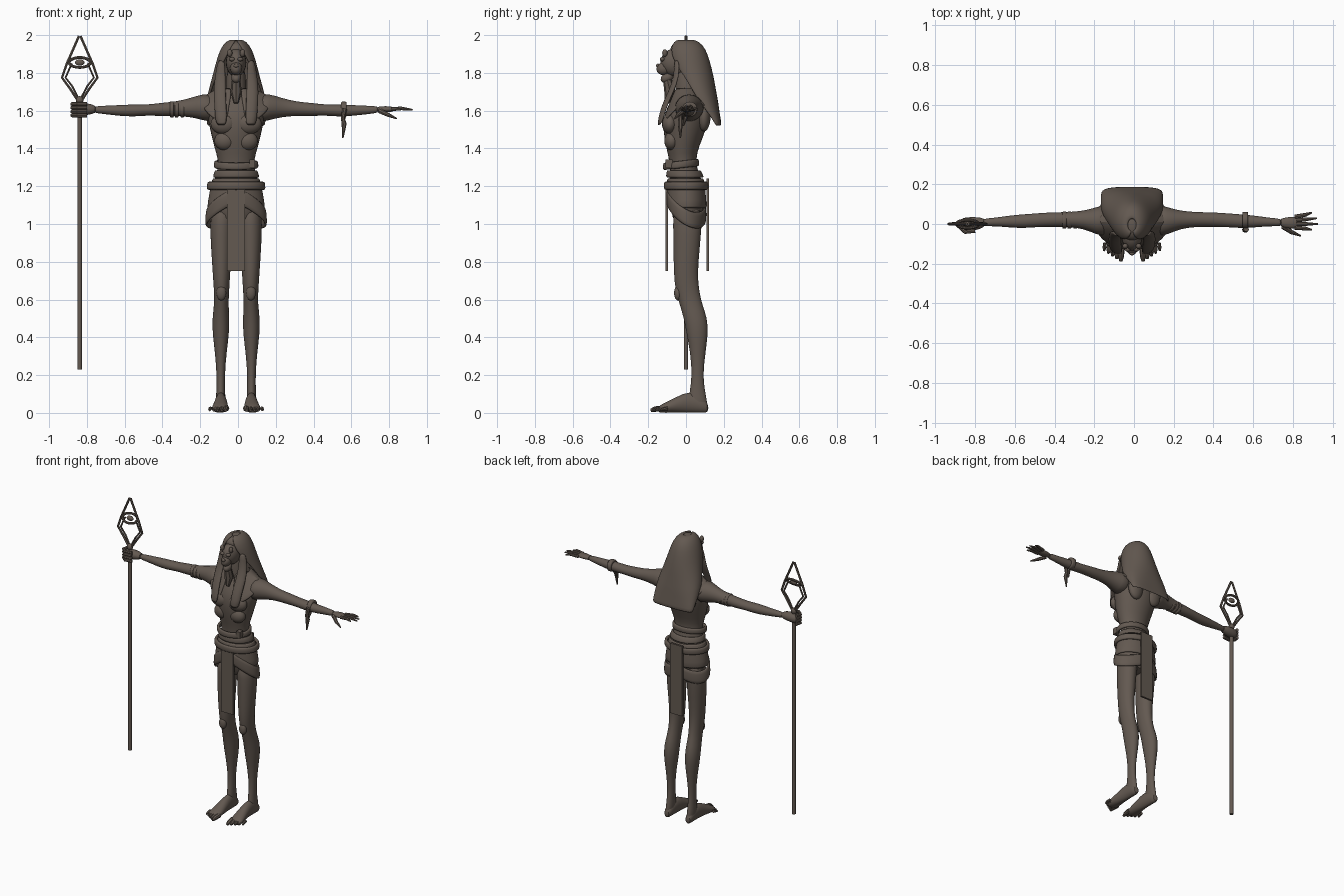
import bpy
from math import sin, cos, pi, radians, copysign
from mathutils import Vector

if "Cube" in bpy.data.objects:
    bpy.data.objects.remove(bpy.data.objects["Cube"], do_unlink=True)

stone = bpy.data.materials.new("dark brown stone")
stone.use_nodes = True
COLOUR = (0.125, 0.1, 0.082, 1)
stone.diffuse_color = COLOUR
stone.node_tree.nodes["Principled BSDF"].inputs["Base Color"].default_value = COLOUR

CX = -0.01  # body centre line


def finish(obj, angle=40):
    obj.data.materials.clear()
    obj.data.materials.append(stone)
    bpy.ops.object.select_all(action='DESELECT')
    obj.select_set(True)
    bpy.context.view_layer.objects.active = obj
    bpy.ops.object.shade_smooth_by_angle(angle=radians(angle))
    return obj


def mesh(name, verts, faces, thick=0, subdiv=1):
    data = bpy.data.meshes.new(name)
    data.from_pydata(verts, [], faces)
    obj = bpy.data.objects.new(name, data)
    bpy.context.collection.objects.link(obj)
    if thick:
        mod = obj.modifiers.new("thickness", 'SOLIDIFY')
        mod.thickness = thick
        mod.offset = 0
    if subdiv:
        obj.modifiers.new("smooth", 'SUBSURF').levels = subdiv
    return finish(obj, 50)


def loft(name, rings, axis='z', n=16, subdiv=1):
    """Skin ellipses given as (position, low a, high a, low b, high b)."""
    verts, faces = [], []
    for t, a0, a1, b0, b1 in rings:
        for i in range(n):
            w = 2 * pi * i / n
            a = (a0 + a1) / 2 + (a1 - a0) / 2 * cos(w)
            b = (b0 + b1) / 2 + (b1 - b0) / 2 * sin(w)
            verts.append({'z': (a, b, t), 'x': (t, a, b), 'y': (a, t, b)}[axis])
    last = (len(rings) - 1) * n
    for r in range(0, last, n):
        for i in range(n):
            j = (i + 1) % n
            faces.append((r + i, r + j, r + n + j, r + n + i))
    faces += [tuple(range(n))[::-1], tuple(range(last, last + n))]
    return mesh(name, verts, faces, 0, subdiv)


def sheet(name, rows, thick, closed=False, subdiv=1):
    n = len(rows[0])
    faces = [(r * n + i, r * n + (i + 1) % n, (r + 1) * n + (i + 1) % n, (r + 1) * n + i)
             for r in range(len(rows) - 1) for i in range(n if closed else n - 1)]
    return mesh(name, [p for row in rows for p in row], faces, thick, subdiv)


def tube(name, points, radii, sides=2):
    curve = bpy.data.curves.new(name, 'CURVE')
    curve.dimensions = '3D'
    curve.bevel_depth = 1
    curve.bevel_resolution = sides
    curve.use_fill_caps = True
    spline = curve.splines.new('POLY')
    spline.points.add(len(points) - 1)
    for i, p in enumerate(points):
        spline.points[i].co = (*p, 1)
        spline.points[i].radius = radii[i] if isinstance(radii, tuple) else radii
    obj = bpy.data.objects.new(name, curve)
    bpy.context.collection.objects.link(obj)
    bpy.ops.object.select_all(action='DESELECT')
    obj.select_set(True)
    bpy.context.view_layer.objects.active = obj
    bpy.ops.object.convert(target='MESH')
    return finish(bpy.context.object)


def ball(name, centre, size, tilt=0):
    bpy.ops.mesh.primitive_uv_sphere_add(segments=20, ring_count=12, location=centre, rotation=(tilt, 0, 0))
    obj = bpy.context.object
    obj.name = name
    obj.scale = size
    return finish(obj, 60)


def box(name, centre, size):
    bpy.ops.mesh.primitive_cube_add(size=1, location=centre)
    obj = bpy.context.object
    obj.name = name
    obj.scale = size
    return finish(obj)


# Torso, hips and neck
torso = [(0.98, .11, -.06, .08), (1.08, .14, -.085, .095), (1.2, .138, -.095, .105),
         (1.27, .1, -.085, .065), (1.34, .095, -.09, .052), (1.41, .12, -.108, .07),
         (1.5, .14, -.125, .11), (1.58, .16, -.12, .125), (1.65, .15, -.085, .12), (1.7, .07, -.05, .08)]
loft("torso", [(z, CX - w, CX + w, f, b) for z, w, f, b in torso])
loft("neck", [(1.62, CX - .07, CX + .07, -.07, .08), (1.72, CX - .05, CX + .05, -.05, .07),
              (1.85, CX - .055, CX + .055, -.07, .07)])

# Animal head with muzzle, jaw and ears
ball("skull", (CX, -.055, 1.855), (.054, .08, .075))
ball("muzzle", (CX, -.112, 1.825), (.032, .045, .036), .35)
ball("jaw", (CX, -.1, 1.775), (.026, .036, .026), .5)
ball("nose", (CX, -.148, 1.838), (.014, .01, .011))
for s in (-1, 1):
    ball("ear", (CX + s * .034, -.112, 1.905), (.014, .014, .02))
    ball("brow", (CX + s * .022, -.125, 1.872), (.016, .014, .011))
    ball("chest_muscle", (CX + s * .065, -.085, 1.53), (.07, .042, .055))
    ball("rib", (CX + s * .06, -.075, 1.44), (.055, .04, .05))
    ball("shoulder_blade", (CX + s * .075, .095, 1.57), (.055, .035, .08))
tube("throat_beard", [(CX, -.1, 1.77), (CX, -.085, 1.7), (CX, -.1, 1.64)], (.022, .03, .012))

# Hooded headdress falling into a flat cape: height, half width, centre y, depth, opening angle
hood = [(1.972, .02, -.005, .03, 5), (1.962, .05, 0, .065, 12), (1.925, .078, .005, .094, 25),
        (1.86, .1, .015, .105, 40), (1.78, .12, .04, .1, 62), (1.7, .142, .06, .093, 78),
        (1.64, .152, .085, .08, 86), (1.57, .15, .125, .048, 92), (1.52, .15, .15, .034, 95)]
rows = []
for z, w, cy, depth, start in hood:
    row = []
    for i in range(25):
        a = radians(start + (360 - 2 * start) * i / 24)
        square = 1 - .4 * max(0, min(1, (1.75 - z) / .2))
        side = copysign(abs(sin(a)) ** square, sin(a))
        back = copysign(abs(cos(a)) ** square, cos(a))
        row.append((CX + w * side, cy - depth * back, z))
    rows.append(row)
sheet("headdress", rows, .014)
ball("headdress_crown", (CX, 0, 1.925), (.068, .082, .048))

# Front lappets and shoulder mantle
for s in (-1, 1):
    path = [(1.87, .06, .095, -.055), (1.78, .055, .112, -.055), (1.7, .055, .12, -.085),
            (1.62, .05, .115, -.125), (1.52, .048, .108, -.148)]
    sheet("lappet", [[(CX + s * (a + (b - a) * k / 3), y + .02 * (k == 3), z) for k in range(4)]
                     for z, a, b, y in path], .016)
    mantle = []
    for k in range(4):
        u = k / 3
        mantle.append([])
        for i in range(9):
            a = radians(15 + 145 * i / 8)
            front = max(0, cos(a))
            mantle[-1].append((CX + s * sin(a) * (.08 + .115 * u), .015 - cos(a) * (.07 + .08 * u),
                               1.72 - u * (.04 + .16 * front + .1 * max(0, -cos(a)))))
    sheet("shoulder_mantle", mantle, .012)

# Waist belt, hip wrap and hanging panels


def band(name, top, bottom, top_size, bottom_size, thick, shape=lambda a: (0, 0)):
    rows = []
    for u in (0, .5, 1):
        row = []
        for i in range(32):
            a = 2 * pi * i / 32
            w, f, b = [p + (q - p) * u for p, q in zip(top_size, bottom_size)]
            lift = shape(a)
            z = top + lift[0] + (bottom + lift[1] - top - lift[0]) * u
            row.append((CX + w * sin(a), (b - f) / 2 - (b + f) / 2 * cos(a), z))
        rows.append(row)
    return sheet(name, rows, thick, True)


band("waist_belt", 1.335, 1.295, (.108, .112, .06), (.11, .115, .062), .018, lambda a: (-.01 * cos(a), -.01 * cos(a)))
band("lower_belt", 1.285, 1.245, (.105, .095, .07), (.118, .1, .09), .014)
band("hip_wrap", 1.245, 1.08, (.12, .095, .09), (.15, .1, .105), .014)
band("hip_roll", 1.225, 1.18, (.143, .108, .112), (.147, .108, .112), .02)
band("side_sash", 1.15, 1.06, (.152, .1, .1), (.158, .098, .1), .016,
     lambda a: (.05 * cos(a) - .07 * abs(sin(a)), .05 * cos(a) - .07 * abs(sin(a))))
box("front_panel", (CX, -.101, .975), (.094, .014, .45))
box("back_panel", (CX, .116, .995), (.094, .014, .49))
box("belt_buckle", (CX + .085, -.09, 1.32), (.03, .035, .045))

# Legs and feet
leg = [(1.1, .01, .13, -.07, .09), (1.0, .016, .14, -.07, .085), (.88, .022, .134, -.068, .075),
       (.74, .03, .125, -.066, .062), (.65, .036, .118, -.058, .07), (.58, .04, .116, -.036, .085),
       (.5, .035, .127, -.012, .115), (.42, .036, .126, .002, .118), (.32, .05, .112, .022, .104),
       (.2, .06, .103, .032, .09), (.12, .057, .105, .02, .1), (.05, .056, .108, .01, .115), (.008, .06, .105, .015, .115)]
foot = [(.12, .062, .102, .0, .05), (.085, .054, .108, 0, .085), (.02, .05, .11, 0, .12),
        (-.05, .044, .118, 0, .085), (-.11, .04, .13, 0, .055), (-.15, .045, .13, 0, .035)]
for s in (-1, 1):
    loft("leg", [(z, CX + s * a, CX + s * b, f, k) for z, a, b, f, k in leg[::-s]])
    loft("foot", [(y, CX + s * a, CX + s * b, f, k) for y, a, b, f, k in foot[::s]], 'y')
    ball("kneecap", (CX + s * .078, -.043, .635), (.026, .02, .04))
    for i in range(5):
        x, size = CX + s * (.052 + .021 * i), .016 - .0015 * i
        tube("toe", [(x, -.12 + .006 * i, .024), (x + s * .003, -.165 + .011 * i, .02),
                     (x + s * .004, -.187 + .013 * i, .013)], (size, size * .9, size * .5))

# Arms
arm = [(.11, -.07, .11, 1.53, 1.69), (.18, -.055, .085, 1.55, 1.69), (.24, -.025, .068, 1.565, 1.668),
       (.32, -.015, .06, 1.573, 1.648), (.4, -.015, .06, 1.57, 1.642), (.47, -.015, .055, 1.575, 1.632),
       (.54, -.022, .05, 1.567, 1.634), (.62, -.018, .043, 1.572, 1.63), (.7, -.01, .03, 1.582, 1.626),
       (.76, -.014, .028, 1.588, 1.624)]
for s in (-1, 1):
    loft("arm", [(CX + s * x, f, b, lo, hi) for x, f, b, lo, hi in arm[::s]], 'x')


def cuff(name, x, radius, width):
    rings = [(x + width * (u - .5), .02 - radius, .02 + radius, 1.607 - radius, 1.607 + radius) for u in (0, .1, .9, 1)]
    return loft(name, rings, 'x', 20)


# Arm bands, bracelet and its tassel
for x in (-.35, -.325, -.295):
    cuff("arm_band", x, .043, .022)
cuff("bracelet", .56, .041, .03)
tube("bracelet_tassel", [(.565, -.025, 1.61), (.555, -.03, 1.56), (.562, -.03, 1.53), (.555, -.03, 1.455)],
     (.014, .011, .014, .004))
tube("bracelet_strand", [(.56, .0, 1.57), (.552, -.015, 1.52)], (.012, .005))

# Open left hand
loft("palm", [(.73, -.012, .028, 1.59, 1.622), (.78, -.024, .036, 1.59, 1.625), (.83, -.025, .04, 1.593, 1.622)], 'x')
for i in range(4):
    y = -.018 + .018 * i
    reach = (.895, .925, .92, .895)[i]
    tube("finger", [(.81, y, 1.608), (.865, y * 1.3, 1.612), (reach, y * 1.6, 1.605)], (.011, .0095, .004))
tube("thumb", [(.75, -.012, 1.6), (.795, -.042, 1.578), (.84, -.06, 1.558)], (.014, .011, .004))

# Right hand closed around the staff
SX = -.838
loft("fist", [(-.875, -.025, .025, 1.58, 1.63), (-.85, -.036, .035, 1.57, 1.64),
              (-.8, -.034, .036, 1.575, 1.642), (-.745, -.016, .03, 1.588, 1.626)], 'x')
for i in range(4):
    z = 1.575 + .02 * i
    tube("gripping_finger", [(-.8, -.034, z), (-.85, -.04, z), (-.878, -.015, z), (-.87, .02, z)], .0105)

# Staff with an open cage and eye ornament
tube("staff", [(SX, 0, .23), (SX, 0, 1.66)], .0125, 3)
ball("staff_collar", (SX, 0, 1.655), (.02, .018, .022))
for s in (-1, 1):
    outer = [(.004, 1.995), (.05, 1.89), (.068, 1.85), (.094, 1.775), (.05, 1.715), (.008, 1.65)]
    tube("cage_bar", [(SX + s * x, 0, z) for x, z in outer], .0075, 1)
    inner = [(.042, 1.85), (.075, 1.775), (.04, 1.73), (.004, 1.66)]
    tube("inner_cage_bar", [(SX + s * x, .004, z) for x, z in inner], .006, 1)
eye = [(SX + .056 * cos(a), .02 * sin(a), 1.855 + .026 * sin(a)) for a in [2 * pi * i / 24 for i in range(25)]]
tube("eye_ring", eye, .008)
ball("eye_pupil", (SX, 0, 1.855), (.025, .014, .017))
